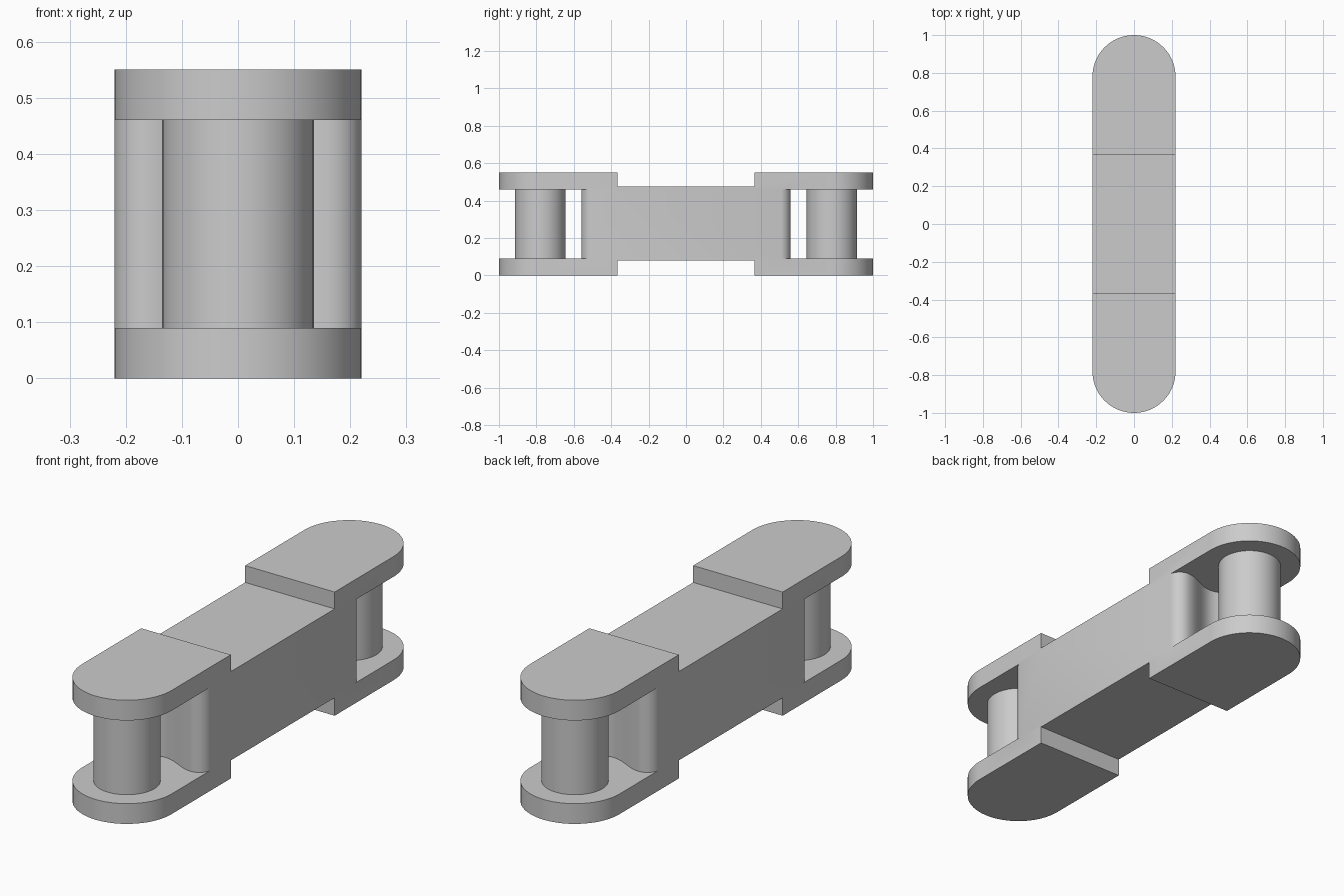
import bpy, bmesh
from math import sin, cos, pi

default = bpy.data.objects.get("Cube")
if default:
    bpy.data.objects.remove(default, do_unlink=True)

# Main dimensions
HALF_W, HEIGHT = 0.22, 0.55
PIN_Y, PIN_R = 0.78, 0.135
PLATE_T = 0.09
WAIST_Y, WAIST_LOW, WAIST_HIGH = 0.365, 0.08, 0.475

gray = bpy.data.materials.new("plain_gray")
gray.use_nodes = True
gray.diffuse_color = (0.6, 0.6, 0.6, 1)
gray.node_tree.nodes["Principled BSDF"].inputs["Base Color"].default_value = (0.6, 0.6, 0.6, 1)


def extrude(name, outline, low, high):
    """Prism from an xy outline between two heights."""
    bm = bmesh.new()
    face = bm.faces.new([bm.verts.new((x, y, low)) for x, y in outline])
    made = bmesh.ops.extrude_face_region(bm, geom=[face])
    tops = [v for v in made["geom"] if isinstance(v, bmesh.types.BMVert)]
    bmesh.ops.translate(bm, verts=tops, vec=(0, 0, high - low))
    bmesh.ops.recalc_face_normals(bm, faces=bm.faces)
    mesh = bpy.data.meshes.new(name)
    bm.to_mesh(mesh)
    bm.free()
    mesh.materials.append(gray)
    obj = bpy.data.objects.new(name, mesh)
    bpy.context.collection.objects.link(obj)
    return obj


def activate(obj):
    bpy.ops.object.select_all(action='DESELECT')
    obj.select_set(True)
    bpy.context.view_layer.objects.active = obj


def smooth(obj):
    activate(obj)
    bpy.ops.object.shade_smooth_by_angle(angle=pi / 6)


def cut(obj, cutter):
    cutter.hide_render = True
    activate(obj)
    mod = obj.modifiers.new("cut", 'BOOLEAN')
    mod.operation = 'DIFFERENCE'
    mod.solver = 'EXACT'
    mod.object = cutter
    bpy.ops.object.modifier_apply(modifier=mod.name)
    bpy.data.objects.remove(cutter, do_unlink=True)


# Link body: a long slab with semicircular ends
N = 32
cap = [(HALF_W * cos(pi * i / N), PIN_Y + HALF_W * sin(pi * i / N)) for i in range(N + 1)]
body = extrude("link_body", cap + [(-x, -y) for x, y in cap], 0, HEIGHT)

# Shallow waist steps on top and underside
waist = [(-1, -WAIST_Y), (1, -WAIST_Y), (1, WAIST_Y), (-1, WAIST_Y)]
cut(body, extrude("waist_cutter_top", waist, WAIST_HIGH, 1))
cut(body, extrude("waist_cutter_bottom", waist, -1, WAIST_LOW))

# Pin pockets: rounded shoulders with a gentle hollow facing the pin
R = 0.061
bump_x = HALF_W + 0.001 - R
shoulder = [(bump_x + R * cos(pi / 2 * i / 10), 0.5 + 0.06 * sin(pi / 2 * i / 10)) for i in range(11)]
hollow = [(bump_x * (1 - i / 10), 0.535 + 0.025 * cos(pi * i / 10)) for i in range(1, 11)]
half = [(0.4, 0.5)] + shoulder + hollow
pocket = half + [(-x, y) for x, y in reversed(half[:-1])] + [(-0.4, 1.2), (0.4, 1.2)]
for side in (-1, 1):
    cut(body, extrude("pocket_cutter", [(x, side * y) for x, y in pocket], PLATE_T, HEIGHT - PLATE_T))
smooth(body)

# Pins between the end plates
circle = [(PIN_R * cos(2 * pi * i / 48), PIN_R * sin(2 * pi * i / 48)) for i in range(48)]
for label, side in (("front", -1), ("back", 1)):
    pin = extrude(label + "_pin", [(x, y + side * PIN_Y) for x, y in circle],
                  PLATE_T - 0.01, HEIGHT - PLATE_T + 0.01)
    smooth(pin)
